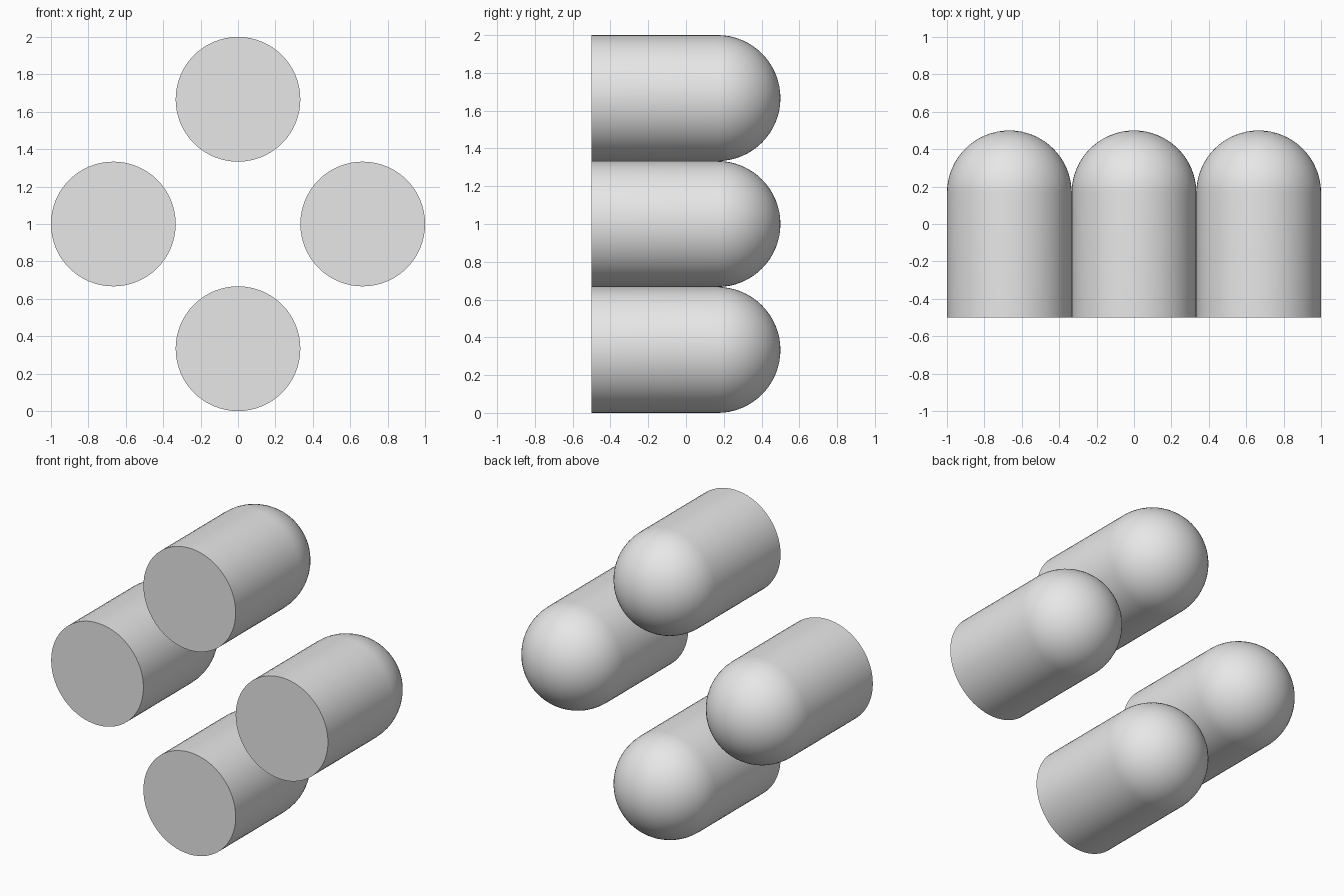
import bpy, bmesh
from math import sin, cos, pi, tau, radians
from mathutils import Vector

cube = bpy.data.objects.get("Cube")
if cube:
    bpy.data.objects.remove(cube, do_unlink=True)

RADIUS = 1 / 3
FRONT, SHOULDER = -0.5, 0.5 - RADIUS
SIDES, RINGS = 64, 16

# Single plain grey
grey = bpy.data.materials.new("light_grey")
colour = (0.8, 0.8, 0.8, 1)
grey.use_nodes = True
grey.diffuse_color = colour
grey.node_tree.nodes["Principled BSDF"].inputs["Base Color"].default_value = colour


def round_ended_rod(name, x, z):
    """Rod along y: flat disc at the front, hemisphere at the back."""
    bm = bmesh.new()
    # Half profile from the front edge to the tip of the dome
    points = [(RADIUS, FRONT)]
    for i in range(RINGS + 1):
        a = i / RINGS * pi / 2
        points.append((RADIUS * cos(a), SHOULDER + RADIUS * sin(a)))
    verts = [bm.verts.new((r, y, 0)) for r, y in points]
    edges = [bm.edges.new(pair) for pair in zip(verts, verts[1:])]
    bmesh.ops.spin(bm, geom=verts + edges, cent=(0, 0, 0), axis=(0, 1, 0),
                   angle=tau, steps=SIDES)
    bmesh.ops.remove_doubles(bm, verts=bm.verts, dist=0.0001)
    # Flat front cap
    bmesh.ops.holes_fill(bm, edges=[e for e in bm.edges if e.is_boundary], sides=0)
    bmesh.ops.recalc_face_normals(bm, faces=bm.faces)
    mesh = bpy.data.meshes.new(name)
    bm.to_mesh(mesh)
    bm.free()
    mesh.materials.append(grey)
    rod = bpy.data.objects.new(name, mesh)
    rod.location = Vector((x, 0, z))
    bpy.context.collection.objects.link(rod)
    return rod


# Four rods in a diamond
step = 2 * RADIUS
rods = [
    round_ended_rod("top_rod", 0, 1 + step),
    round_ended_rod("bottom_rod", 0, 1 - step),
    round_ended_rod("left_rod", step, 1),
    round_ended_rod("right_rod", -step, 1),
]

# Smooth sides and domes, sharp front rims
bpy.ops.object.select_all(action='DESELECT')
for rod in rods:
    rod.select_set(True)
bpy.context.view_layer.objects.active = rods[0]
bpy.ops.object.shade_smooth_by_angle(angle=radians(30))
